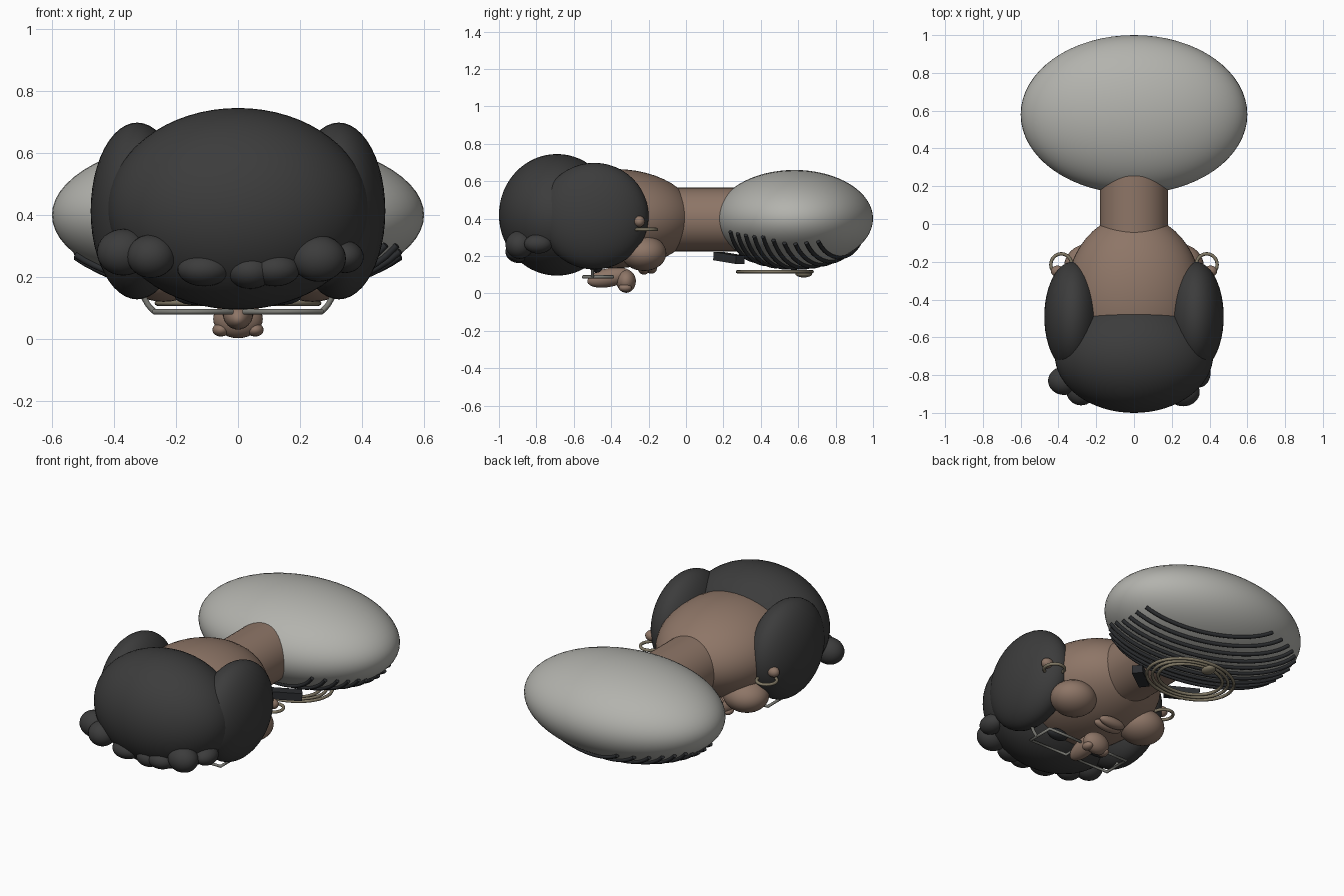
import bpy, math
from mathutils import Vector

if "Cube" in bpy.data.objects:
    bpy.data.objects.remove(bpy.data.objects["Cube"])


def material(name, color):
    m = bpy.data.materials.new(name)
    m.diffuse_color = (*color, 1)
    m.use_nodes = True
    m.node_tree.nodes["Principled BSDF"].inputs["Base Color"].default_value = m.diffuse_color
    return m


SKIN = material("skin", (0.27, 0.18, 0.135))
HAIR = material("hair", (0.045, 0.045, 0.045))
CLOTH = material("cloth", (0.45, 0.45, 0.42))
DARK = material("dark_trim", (0.025, 0.027, 0.03))
GOLD = material("gold", (0.22, 0.19, 0.13))
METAL = material("metal", (0.2, 0.2, 0.18))


def finish(name, mat):
    o = bpy.context.object
    o.name = name
    o.data.materials.append(mat)
    bpy.ops.object.shade_smooth_by_angle()
    return o


def blob(name, loc, radii, mat, seg=32, rot_x=0):
    # ellipsoid whose pole axis runs along y
    bpy.ops.mesh.primitive_uv_sphere_add(segments=seg, ring_count=seg // 2, radius=1,
                                         location=loc, rotation=(math.pi / 2 + rot_x, 0, 0))
    o = bpy.context.object
    o.scale = (radii[0], radii[2], radii[1])
    return finish(name, mat)


def tube(name, pts, r, mat, closed=False):
    c = bpy.data.curves.new(name, 'CURVE')
    c.dimensions = '3D'
    c.bevel_depth = r
    c.bevel_resolution = 2
    c.use_fill_caps = True
    s = c.splines.new('POLY')
    s.points.add(len(pts) - 1)
    for p, q in zip(s.points, pts):
        p.co = (*q, 1)
    s.use_cyclic_u = closed
    c.materials.append(mat)
    o = bpy.data.objects.new(name, c)
    bpy.context.collection.objects.link(o)
    return o


def ring(name, c, rx, ry, r, mat):
    pts = [(c[0] + rx * math.cos(a), c[1] + ry * math.sin(a), c[2])
           for a in (2 * math.pi * i / 40 for i in range(40))]
    return tube(name, pts, r, mat, True)


# Head, neck and shoulders, lying face down
SC, SR = Vector((0, 0.58, 0.4)), Vector((0.6, 0.42, 0.26))
blob("shoulders", SC, SR, CLOTH, 64)
blob("head", (0, -0.38, 0.4), (0.36, 0.43, 0.265), SKIN, 48)
bpy.ops.mesh.primitive_cylinder_add(vertices=48, radius=1, depth=0.4,
                                    location=(0, 0.14, 0.395), rotation=(math.pi / 2, 0, 0))
bpy.context.object.scale = (0.18, 0.17, 1)
finish("neck", SKIN)

# Hair mass, side hair and fringe curls
blob("hair_main", (0, -0.69, 0.42), (0.42, 0.31, 0.325), HAIR, 64)
for s in (-1, 1):
    blob("hair_side", (s * 0.325, -0.49, 0.413), (0.15, 0.29, 0.285), HAIR, 48)
for x, y, z, rx, rz in [(-0.37, -0.83, 0.28, 0.085, 0.075), (-0.28, -0.885, 0.267, 0.078, 0.07),
                        (-0.11, -0.89, 0.225, 0.085, 0.055), (0.04, -0.89, 0.22, 0.075, 0.058),
                        (0.12, -0.89, 0.225, 0.08, 0.055), (0.26, -0.89, 0.26, 0.088, 0.075),
                        (0.345, -0.79, 0.265, 0.06, 0.052)]:
    blob("fringe_curl", (x, y, z), (rx, 0.075, rz), HAIR)

# Facial features
blob("nose_bridge", (0, -0.41, 0.085), (0.05, 0.12, 0.05), SKIN, 32, 0.2)
blob("nose_tip", (0, -0.32, 0.065), (0.08, 0.052, 0.062), SKIN)
blob("upper_lip", (0, -0.225, 0.13), (0.09, 0.03, 0.03), SKIN)
blob("lower_lip", (0, -0.185, 0.135), (0.085, 0.03, 0.03), SKIN)
for s in (-1, 1):
    blob("cheek", (s * 0.24, -0.225, 0.215), (0.13, 0.12, 0.095), SKIN)
    blob("nostril", (s * 0.055, -0.325, 0.03), (0.028, 0.035, 0.022), SKIN, 16)
    blob("eye", (s * 0.14, -0.48, 0.14), (0.065, 0.035, 0.03), DARK, 24)
    blob("ear", (s * 0.405, -0.25, 0.385), (0.035, 0.03, 0.03), SKIN, 24)
    ring("hoop_earring", (s * 0.385, -0.215, 0.342), 0.055, 0.057, 0.009, GOLD)

# Eyeglasses: two rims, bridge and temples
for s in (-1, 1):
    rim = [(s * x, y, 0.088) for x, y in
           [(0.02, -0.55), (0.27, -0.55), (0.27, -0.39), (0.02, -0.39)]]
    tube("glasses_rim", rim, 0.009, METAL, True)
    tube("glasses_temple", [(s * 0.27, -0.5, 0.088), (s * 0.29, -0.5, 0.11),
                            (s * 0.33, -0.5, 0.18)], 0.009, METAL)
tube("glasses_bridge", [(-0.02, -0.5, 0.088), (0.02, -0.5, 0.088)], 0.009, METAL)

# Diagonal stripes hugging the underside of the shoulders
K, N = 0.32, 10
for i in range(N):
    t = i / (N - 1)
    y0 = 0.345 + 0.52 * t
    limit = 0.93 - 0.14 * t

    def inside(x):
        return (x / SR.x) ** 2 + ((y0 - K * x - SC.y) / SR.y) ** 2

    xs = [x / 200 for x in range(-103, 104) if inside(x / 200) < limit]
    xs = [xs[0] + (xs[-1] - xs[0]) * j / 30 for j in range(31)]
    pts = []
    for x in xs:
        d = Vector((x, y0 - K * x - SC.y, -SR.z * math.sqrt(max(0, 1 - inside(x)))))
        pts.append(SC + d * 1.015)
    tube("shirt_stripe", pts, 0.011, DARK)

# Collar bars
for s in (-1, 1):
    a, b = Vector((s * 0.07, 0.17, 0.2)), Vector((s * 0.22, 0.29, 0.18))
    bpy.ops.mesh.primitive_cube_add(size=1, location=(a + b) / 2)
    o = bpy.context.object
    o.scale = ((b - a).length, 0.06, 0.045)
    o.rotation_euler = (b - a).to_track_quat('X', 'Z').to_euler()
    finish("collar_bar", DARK)

# Necklace rings with pendant
for k in range(3):
    ring("necklace_ring", (0, 0.475, 0.116), 0.26 - 0.035 * k, 0.2 - 0.025 * k, 0.009, GOLD)
blob("pendant", (0, 0.63, 0.105), (0.035, 0.045, 0.02), GOLD, 24)
